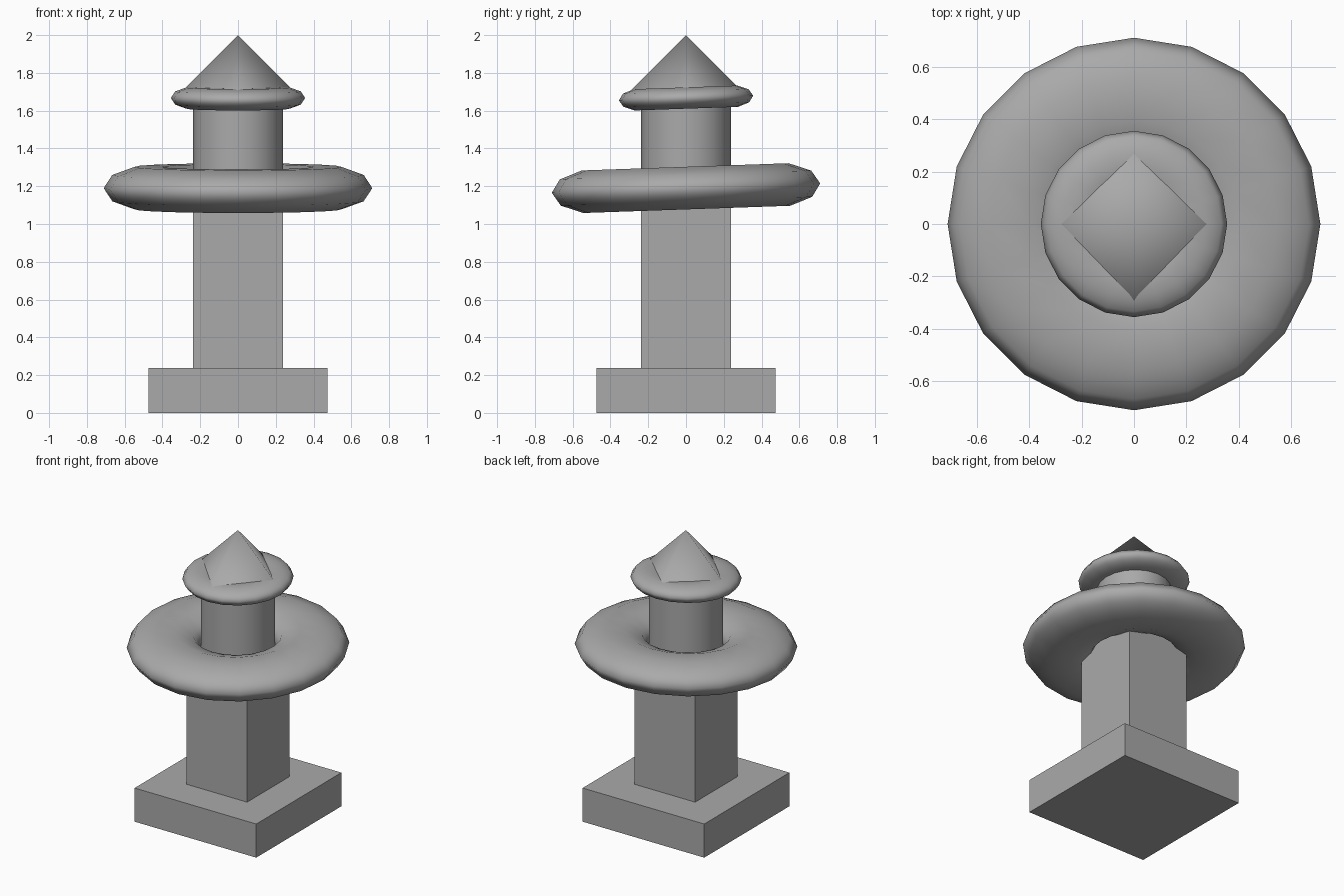
import bpy
import math

cube = bpy.data.objects.get("Cube")
if cube:
    bpy.data.objects.remove(cube, do_unlink=True)

grey = bpy.data.materials.new("stone_grey")
grey.use_nodes = True
COLOUR = (0.4, 0.4, 0.4, 1)
grey.diffuse_color = COLOUR
grey.node_tree.nodes["Principled BSDF"].inputs["Base Color"].default_value = COLOUR

U = 0.237                 # column half-width, the module for every part
TILT = math.radians(2)    # both rings lean slightly towards the front


def finish(name, smooth=None):
    """Name and colour the active object, optionally smoothing it."""
    obj = bpy.context.object
    obj.name = name
    obj.data.materials.clear()
    obj.data.materials.append(grey)
    if smooth:
        bpy.ops.object.shade_smooth_by_angle(angle=math.radians(smooth))
    return obj


def block(name, half, bottom, top):
    bpy.ops.mesh.primitive_cube_add(size=1, location=(0, 0, (bottom + top) / 2))
    bpy.context.object.scale = (2 * half, 2 * half, top - bottom)
    bpy.ops.object.transform_apply(location=False, rotation=False)
    finish(name)


def ring(name, major, minor, z):
    """Flattened, slightly tilted torus."""
    bpy.ops.mesh.primitive_torus_add(
        major_segments=20, minor_segments=10,
        major_radius=major, minor_radius=minor,
        location=(0, 0, z), rotation=(TILT, 0, 0))
    bpy.context.object.scale.z = 0.5
    finish(name, 80)


# Square plinth and shaft
block("base_plinth", 2 * U, 0, U)
block("square_shaft", U, U, 5 * U)

# Round neck above the large ring
bpy.ops.mesh.primitive_cylinder_add(
    vertices=20, radius=U, depth=2 * U, location=(0, 0, 6 * U))
finish("round_neck", 40)

# Large and small rings
ring("large_ring", 2 * U, U, 1.19)
ring("small_ring", U, U / 2, 1.667)

# Four-sided pointed cap, smooth shaded, sunk into the small ring
CAP = 0.31
bpy.ops.mesh.primitive_cone_add(
    vertices=4, radius1=CAP, radius2=0, depth=CAP, location=(0, 0, 2 - CAP / 2))
cap = finish("pointed_cap", 100)
for edge in cap.data.edges:
    edge.use_edge_sharp = all(cap.data.vertices[i].co.z < 0 for i in edge.vertices)
